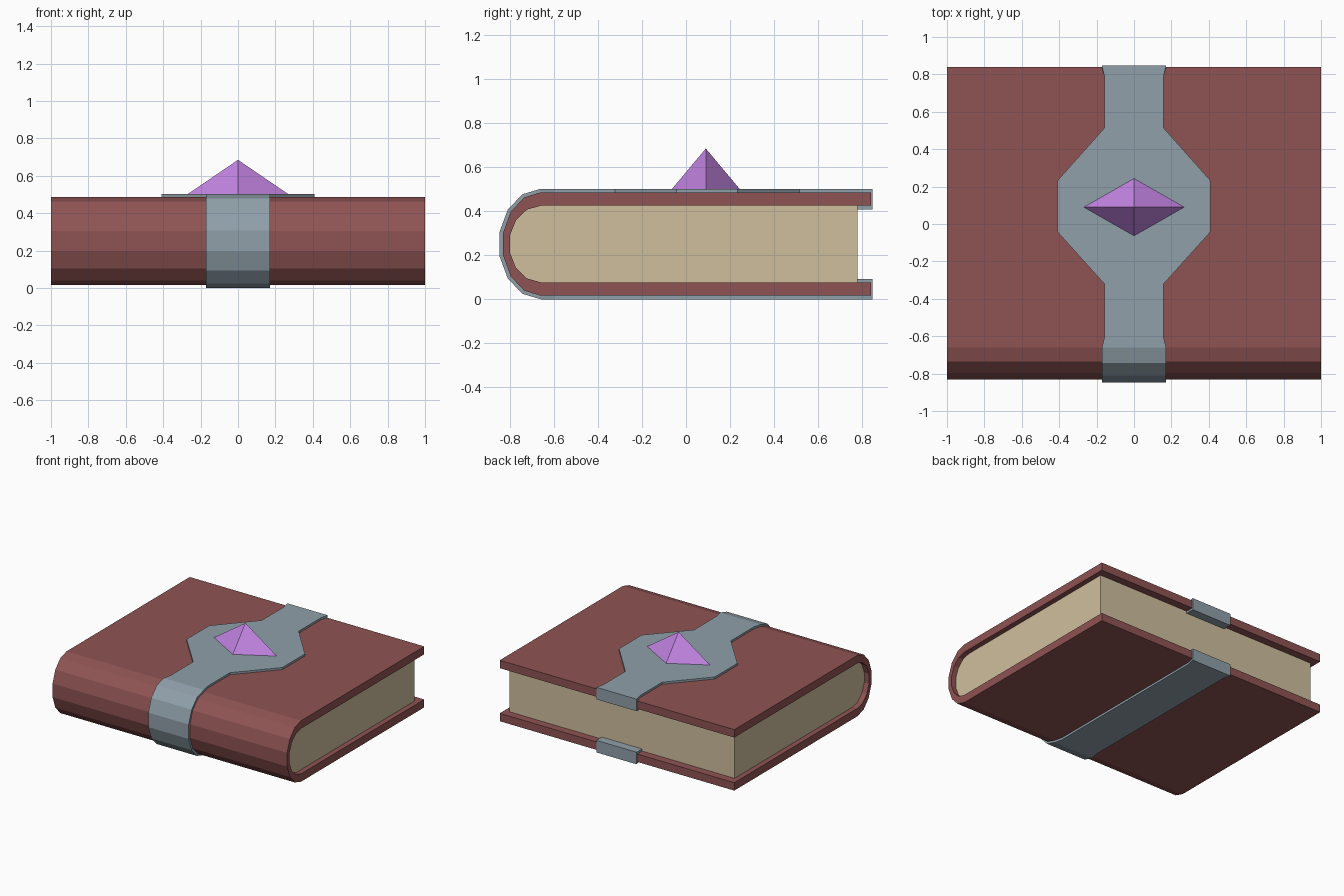
import bpy, bmesh, math

if "Cube" in bpy.data.objects:
    bpy.data.objects.remove(bpy.data.objects["Cube"])

MID = 0.251        # mid height of the book
ARC_Y = -0.66      # where the rounded spine starts


def material(name, rgb):
    m = bpy.data.materials.new(name)
    m.diffuse_color = (*rgb, 1)
    m.use_nodes = True
    m.node_tree.nodes["Principled BSDF"].inputs["Base Color"].default_value = m.diffuse_color
    return m


RED = material("maroon leather", (0.275, 0.087, 0.087))
PAPER = material("cream paper", (0.63, 0.52, 0.34))
METAL = material("grey metal", (0.28, 0.35, 0.40))
PURPLE = material("violet gem", (0.53, 0.225, 0.74))


def finish(bm, name, mat):
    bmesh.ops.recalc_face_normals(bm, faces=bm.faces)
    me = bpy.data.meshes.new(name)
    bm.to_mesh(me)
    bm.free()
    me.materials.append(mat)
    ob = bpy.data.objects.new(name, me)
    bpy.context.collection.objects.link(ob)
    return ob


def arc(a, b):
    """Seven-sided half ellipse round the spine, from top to bottom (y, z)."""
    return [(ARC_Y - a * math.cos(t), MID + b * math.sin(t))
            for t in (math.pi / 2 - math.pi * i / 7 for i in range(8))]


def band(name, stations, mat):
    """Loft a rectangular section along (outer, inner, half width) stations."""
    bm = bmesh.new()
    rings = [[bm.verts.new((x, *p)) for x, p in
              ((-w, o), (w, o), (w, i), (-w, i))] for o, i, w in stations]
    for r, s in zip(rings, rings[1:]):
        for k in range(4):
            n = (k + 1) % 4
            bm.faces.new((r[k], r[n], s[n], s[k]))
    bm.faces.new(rings[0])
    bm.faces.new(rings[-1])
    return finish(bm, name, mat)


# cover: two boards joined by the rounded spine
outer = [(0.84, MID + 0.235)] + arc(0.175, 0.235) + [(0.84, MID - 0.235)]
inner = [(0.84, MID + 0.174)] + arc(0.144, 0.174) + [(0.84, MID - 0.174)]
band("cover", [(o, i, 1.0) for o, i in zip(outer, inner)], RED)

# page block, slightly inset at both ends and at the fore edge
bm = bmesh.new()
prof = [(0.78, MID + 0.176)] + arc(0.146, 0.176) + [(0.78, MID - 0.176)]
face = bm.faces.new([bm.verts.new((-0.96, y, z)) for y, z in prof])
ext = bmesh.ops.extrude_face_region(bm, geom=[face], use_keep_orig=True)
bmesh.ops.translate(bm, vec=(1.92, 0, 0),
                    verts=[v for v in ext["geom"] if isinstance(v, bmesh.types.BMVert)])
finish(bm, "pages", PAPER)


# strap: hooks over the board edges, widens to a plate on top, wraps the spine
def hook(s):
    return [((0.78, MID + s * 0.158), (0.78, MID + s * 0.176), 0.172),
            ((0.847, MID + s * 0.158), (0.837, MID + s * 0.176), 0.172),
            ((0.847, MID + s * 0.251), (0.837, MID + s * 0.233), 0.172)]


def flat(s, widths):
    return [((y, MID + s * 0.251), (y, MID + s * 0.233), w) for y, w in widths]


top = [(0.786, 0.157), (0.515, 0.157), (0.233, 0.408), (-0.043, 0.408),
       (-0.322, 0.157), (-0.60, 0.157)]
bottom = [(-0.60, 0.157), (0.786, 0.157)]
spine = [(o, i, 0.172) for o, i in zip(arc(0.192, 0.251), arc(0.173, 0.233))]
band("strap", hook(1) + flat(1, top) + spine + flat(-1, bottom) + hook(-1)[::-1], METAL)

# gem: four-sided pyramid on a diamond base
bm = bmesh.new()
base = [bm.verts.new((x, 0.09 + y, 0.501)) for x, y in
        ((0.27, 0), (0, 0.154), (-0.27, 0), (0, -0.154))]
tip = bm.verts.new((0, 0.09, 0.685))
bm.faces.new(base)
for k in range(4):
    bm.faces.new((base[k], base[(k + 1) % 4], tip))
finish(bm, "gem", PURPLE)
